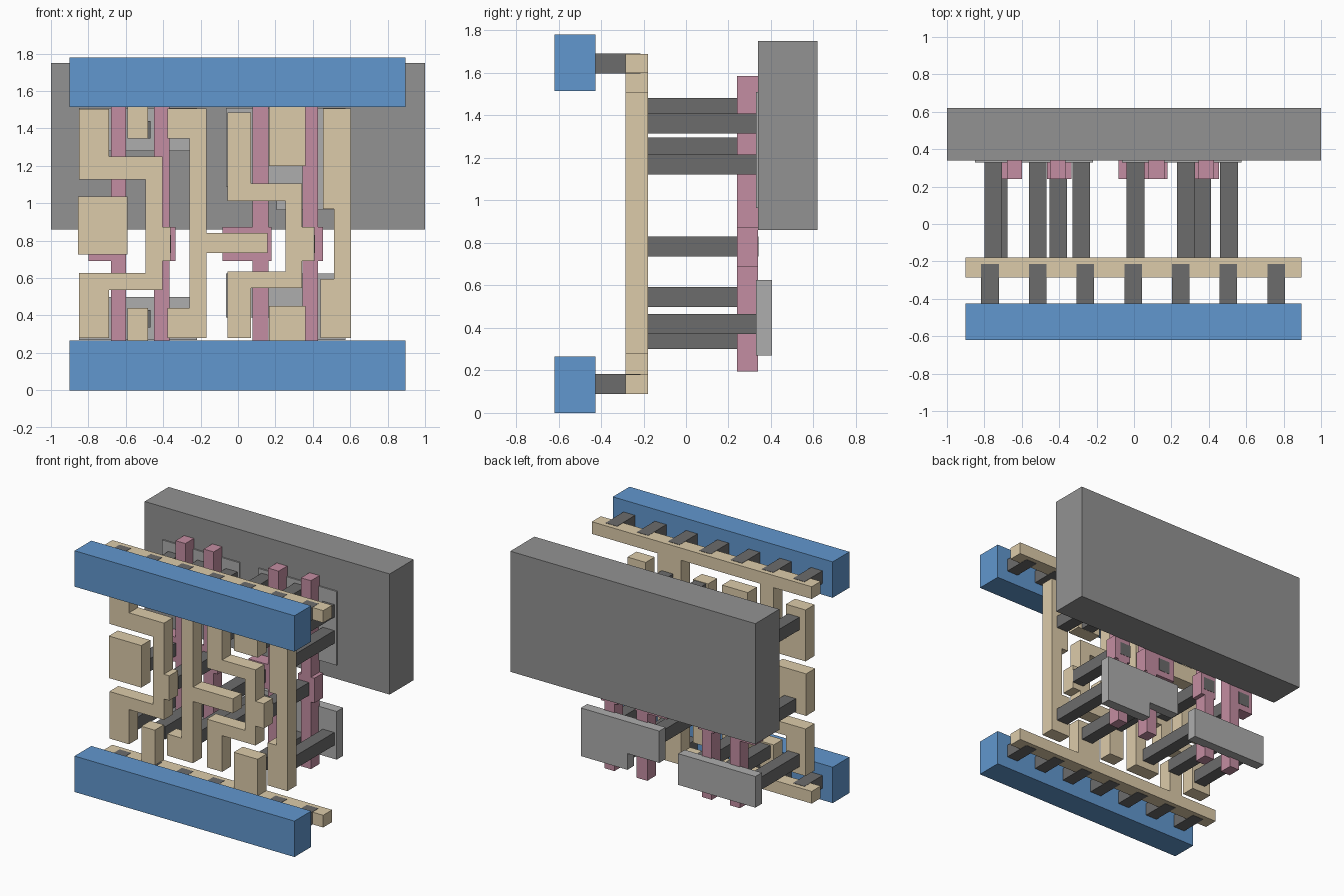
import bpy, bmesh

COLORS = {"blue": (0.12, 0.31, 0.62, 1), "tan": (0.72, 0.60, 0.40, 1),
          "pink": (0.55, 0.27, 0.36, 1), "dark": (0.15, 0.15, 0.15, 1),
          "well": (0.29, 0.29, 0.29, 1), "light": (0.42, 0.42, 0.42, 1)}
MATS = {}
for key, col in COLORS.items():
    MATS[key] = bpy.data.materials.new(key)
    MATS[key].diffuse_color = col


def plate(name, pts, y0, y1, mat):
    """Extrude an x-z outline from y0 to y1."""
    bm = bmesh.new()
    face = bm.faces.new([bm.verts.new((x, y0, z)) for x, z in pts])
    ext = bmesh.ops.extrude_face_region(bm, geom=[face])["geom"]
    bmesh.ops.translate(bm, vec=(0, y1 - y0, 0),
                        verts=[v for v in ext if isinstance(v, bmesh.types.BMVert)])
    bmesh.ops.recalc_face_normals(bm, faces=bm.faces)
    me = bpy.data.meshes.new(name)
    bm.to_mesh(me)
    bm.free()
    me.materials.append(MATS[mat])
    ob = bpy.data.objects.new(name, me)
    bpy.context.collection.objects.link(ob)
    return ob


def block(name, x0, x1, z0, z1, y0, y1, mat):
    return plate(name, [(x0, z0), (x1, z0), (x1, z1), (x0, z1)], y0, y1, mat)


def metal(name, pts):
    return plate(name, pts, -0.285, -0.18, "tan")


# Outer power rails and the rear well
block("lower_power_rail", -0.9, 0.895, 0, 0.265, -0.62, -0.425, "blue")
block("upper_power_rail", -0.9, 0.895, 1.515, 1.78, -0.62, -0.425, "blue")
block("rear_well", -1, 1, 0.86, 1.75, 0.34, 0.62, "well")

# Inner rails with two stems each
for name, o, i, s1, s2 in (("lower_inner_rail", 0.09, 0.18, 0.44, 0.45),
                           ("upper_inner_rail", 1.69, 1.60, 1.345, 1.20)):
    metal(name, [(-0.9, o), (0.895, o), (0.895, i), (0.36, i), (0.36, s2), (0.165, s2),
                 (0.165, i), (-0.48, i), (-0.48, s1), (-0.59, s1), (-0.59, i), (-0.9, i)])

# Rail vias
for k in range(7):
    x = -0.77 + 0.255 * k
    for z in (0.135, 1.645):
        block("rail_via", x - 0.047, x + 0.047, z - 0.047, z + 0.047, -0.425, -0.215, "dark")

# Metal wiring
metal("left_wire", [(-0.85, 1.505), (-0.85, 1.126), (-0.495, 1.126), (-0.495, 0.627),
                    (-0.85, 0.627), (-0.85, 0.28), (-0.69, 0.28), (-0.69, 0.536),
                    (-0.405, 0.536), (-0.405, 0.69), (-0.362, 0.69), (-0.362, 0.873),
                    (-0.405, 0.873), (-0.405, 1.25), (-0.69, 1.25), (-0.69, 1.505)])
block("input_pad", -0.855, -0.59, 0.725, 1.035, -0.285, -0.18, "tan")
metal("centre_wire", [(-0.378, 1.507), (-0.378, 1.345), (-0.26, 1.345), (-0.26, 0.44),
                      (-0.378, 0.44), (-0.378, 0.28), (-0.168, 0.28), (-0.168, 0.735),
                      (0.158, 0.735), (0.158, 0.842), (-0.168, 0.842), (-0.168, 1.507)])
metal("right_wire", [(-0.055, 1.485), (-0.055, 1.013), (0.255, 1.013), (0.255, 0.636),
                     (-0.055, 0.636), (-0.055, 0.28), (0.07, 0.28), (0.07, 0.547),
                     (0.342, 0.547), (0.342, 0.69), (0.41, 0.69), (0.41, 0.873),
                     (0.342, 0.873), (0.342, 1.105), (0.07, 1.105), (0.07, 1.485)])
metal("output_wire", [(0.455, 1.507), (0.455, 0.97), (0.512, 0.97), (0.512, 0.595),
                      (0.442, 0.595), (0.442, 0.28), (0.603, 0.28), (0.603, 1.507)])

# Gate strips, each with a contact pad: strip x range, pad x range
for s0, s1, p0, p1 in ((-0.678, -0.598, -0.80, -0.598), (-0.448, -0.367, -0.465, -0.335),
                       (0.078, 0.164, -0.083, 0.178), (0.346, 0.427, 0.32, 0.455)):
    pts = [(s0, 0.195), (s1, 0.195)]
    if p1 > s1:
        pts += [(s1, 0.69), (p1, 0.69), (p1, 0.873), (s1, 0.873)]
    pts += [(s1, 1.585), (s0, 1.585), (s0, 0.873), (p0, 0.873), (p0, 0.69), (s0, 0.69)]
    plate("gate_strip", pts, 0.24, 0.34, "pink")

# Diffusion plates
block("lower_left_plate", -0.85, -0.22, 0.27, 0.5, 0.33, 0.405, "light")
block("upper_left_plate", -0.85, -0.22, 1.28, 1.51, 0.33, 0.405, "light")
plate("lower_right_plate", [(-0.065, 0.39), (0.195, 0.39), (0.195, 0.27), (0.575, 0.27),
                            (0.575, 0.625), (-0.065, 0.625)], 0.33, 0.405, "light")
plate("upper_right_plate", [(-0.065, 1.09), (0.205, 1.09), (0.205, 0.965), (0.575, 0.965),
                            (0.575, 1.51), (-0.065, 1.51)], 0.33, 0.405, "light")

# Contact posts from the wiring to plates and gates
plate_posts = {-0.753: (0.382, 1.392), -0.515: (0.382, 1.392), -0.283: (0.382, 1.392),
               0.008: (0.545, 1.248, 1.435), 0.278: (0.348, 1.248, 1.435),
               0.508: (0.418, 1.17, 1.362)}
for x, zs in plate_posts.items():
    for z in zs:
        block("plate_post", x - 0.047, x + 0.047, z - 0.047, z + 0.047, -0.18, 0.332, "dark")
for x in (-0.723, -0.405, 0.008, 0.364):
    block("gate_post", x - 0.047, x + 0.047, 0.735, 0.83, -0.18, 0.342, "dark")
